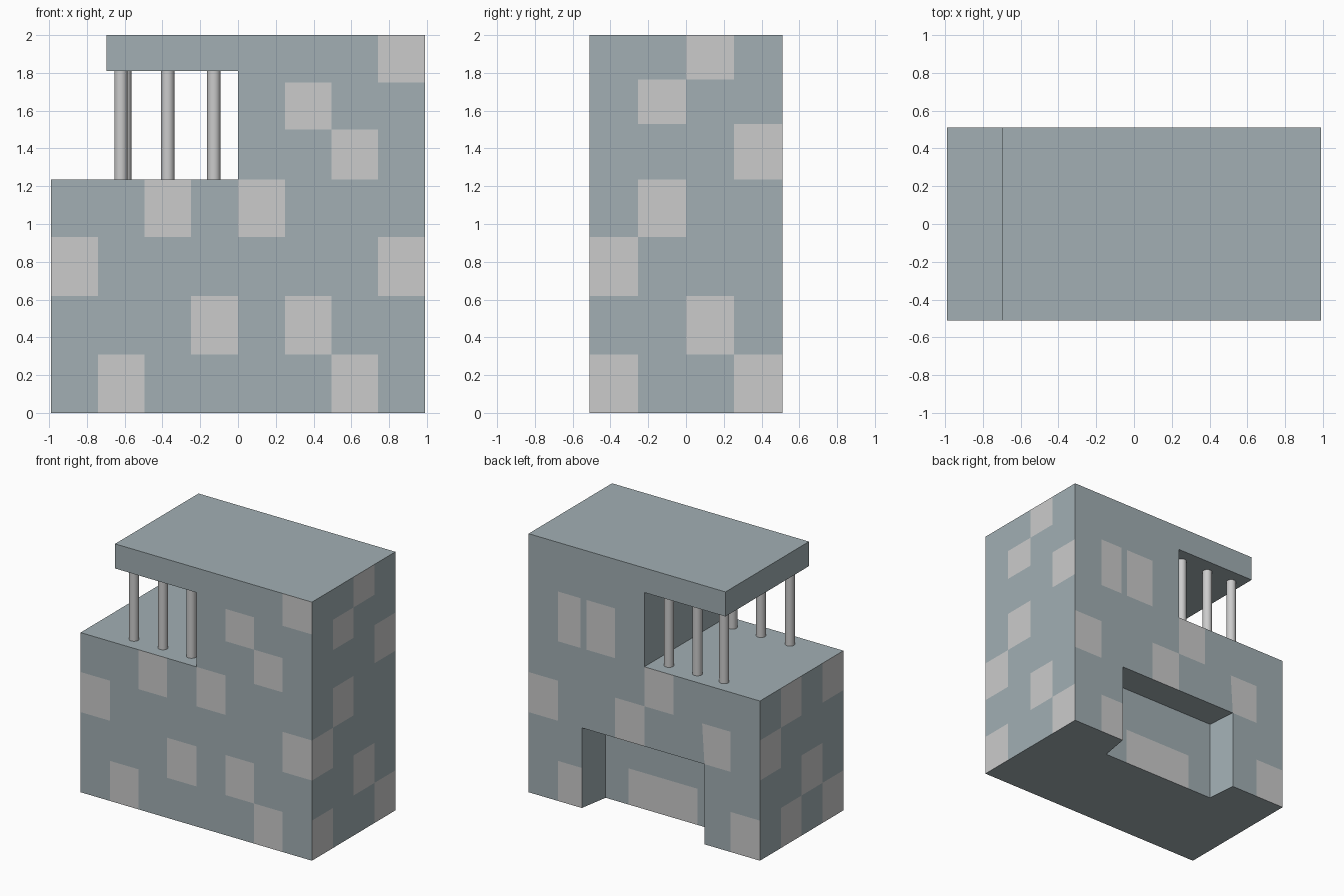
import bpy, bmesh

if "Cube" in bpy.data.objects:
    bpy.data.objects.remove(bpy.data.objects["Cube"])

def material(name, rgb):
    m = bpy.data.materials.new(name)
    m.diffuse_color = (*rgb, 1)
    m.use_nodes = True
    m.node_tree.nodes["Principled BSDF"].inputs["Base Color"].default_value = m.diffuse_color
    return m

slate = material("slate", (0.36, 0.43, 0.455))
pale = material("pale_grey", (0.8, 0.8, 0.8))

# Grid lines that the walls, recess and pale panels follow
xs = [-.99, -.74, -.695, -.495, -.29, -.25, 0, .25, .3, .495, .545, .74, .99]
ys = [-.51, -.255, 0, .255, .275, .51]
zs = [0, .28, .31, .62, .93, 1.235, 1.5, 1.53, 1.62, 1.75, 1.765, 1.81, 2]

def solid(x, y, z):
    if not (abs(x) < .99 and abs(y) < .51 and 0 < z < 2):
        return False
    if abs(x) < .495 and y > .275 and z < .62:      # doorway recess
        return False
    if z > 1.235 and x < 0:                         # balcony under roof
        return z > 1.81 and x > -.695
    return True

# Pale panels: wall -> (horizontal min, max, z min, max)
panels = {
    "front": [(-.74, -.495, 0, .31), (.495, .74, 0, .31), (-.25, 0, .31, .62),
              (.25, .495, .31, .62), (-.99, -.74, .62, .93), (.74, .99, .62, .93),
              (-.495, -.25, .93, 1.235), (0, .25, .93, 1.235), (.495, .74, 1.235, 1.5),
              (.25, .495, 1.5, 1.75), (.74, .99, 1.75, 2)],
    "back": [(.74, .99, .62, .93), (.495, .74, 0, .31), (0, .25, .62, .93),
             (-.25, 0, .93, 1.235), (-.74, -.495, .62, .93), (-.99, -.74, 0, .31),
             (.545, .74, 1.235, 1.62), (.25, .495, 1.235, 1.62)],
    "recess": [(-.29, .3, 0, .28)],
    "right": [(-.51, -.255, 0, .31), (.255, .51, 0, .31), (0, .255, .31, .62),
              (-.51, -.255, .62, .93), (-.255, 0, .93, 1.235), (.255, .51, 1.235, 1.53),
              (-.255, 0, 1.53, 1.765), (0, .255, 1.765, 2)],
    "left": [(0, .255, 0, .31), (-.51, -.255, 0, .31), (-.255, 0, .31, .62),
             (.255, .51, .62, .93), (0, .255, .93, 1.235), (-.51, -.255, .93, 1.235)],
}

def wall_of(c):
    for name, axis, pos in (("front", 1, -.51), ("back", 1, .51), ("recess", 1, .275),
                            ("right", 0, .99), ("left", 0, -.99)):
        if abs(c[axis] - pos) < 1e-4:
            return name, c[1 - axis]
    return None, 0

# Building shell: keep only faces between solid and empty cells
bm = bmesh.new()
verts = {}
axes = (xs, ys, zs)

def vert(i):
    if i not in verts:
        verts[i] = bm.verts.new([axes[k][i[k]] for k in range(3)])
    return verts[i]

def middle(k, n):
    a = axes[k]
    return (a[n] + a[n + 1]) / 2 if 0 <= n < len(a) - 1 else 9

for i in range(len(xs) - 1):
    for j in range(len(ys) - 1):
        for k in range(len(zs) - 1):
            cell = (i, j, k)
            if not solid(*[middle(a, cell[a]) for a in range(3)]):
                continue
            for a in range(3):
                for s in (0, 1):
                    near = list(cell)
                    near[a] += 2 * s - 1
                    if solid(*[middle(b, near[b]) for b in range(3)]):
                        continue
                    loop = []
                    for p, q in ((0, 0), (1, 0), (1, 1), (0, 1)):
                        corner = list(cell)
                        corner[a] += s
                        corner[(a + 1) % 3] += p
                        corner[(a + 2) % 3] += q
                        loop.append(vert(tuple(corner)))
                    f = bm.faces.new(loop if s else loop[::-1])
                    c = f.calc_center_median()
                    wall, h = wall_of(c)
                    f.material_index = int(any(r[0] < h < r[1] and r[2] < c.z < r[3]
                                               for r in panels.get(wall, [])))

# Splay the recess opening slightly
for v in bm.verts:
    if v.co.y > .5 and v.co.z < .63 and abs(abs(v.co.x) - .495) < 1e-4:
        v.co.x = .535 if v.co.x > 0 else -.515

mesh = bpy.data.meshes.new("building")
bm.to_mesh(mesh)
bm.free()
mesh.materials.append(slate)
mesh.materials.append(pale)
bpy.context.collection.objects.link(bpy.data.objects.new("building", mesh))

# Balcony columns
for y, row, outer in ((-.385, "front", -.62), (.39, "back", -.6)):
    for n, x in enumerate((outer, -.372, -.128)):
        bpy.ops.mesh.primitive_cylinder_add(vertices=32, radius=.035, depth=.575,
                                            end_fill_type='NOTHING', location=(x, y, 1.5225))
        col = bpy.context.object
        col.name = f"{row}_column_{n + 1}"
        col.data.materials.append(pale)
        bpy.ops.object.shade_smooth_by_angle()
